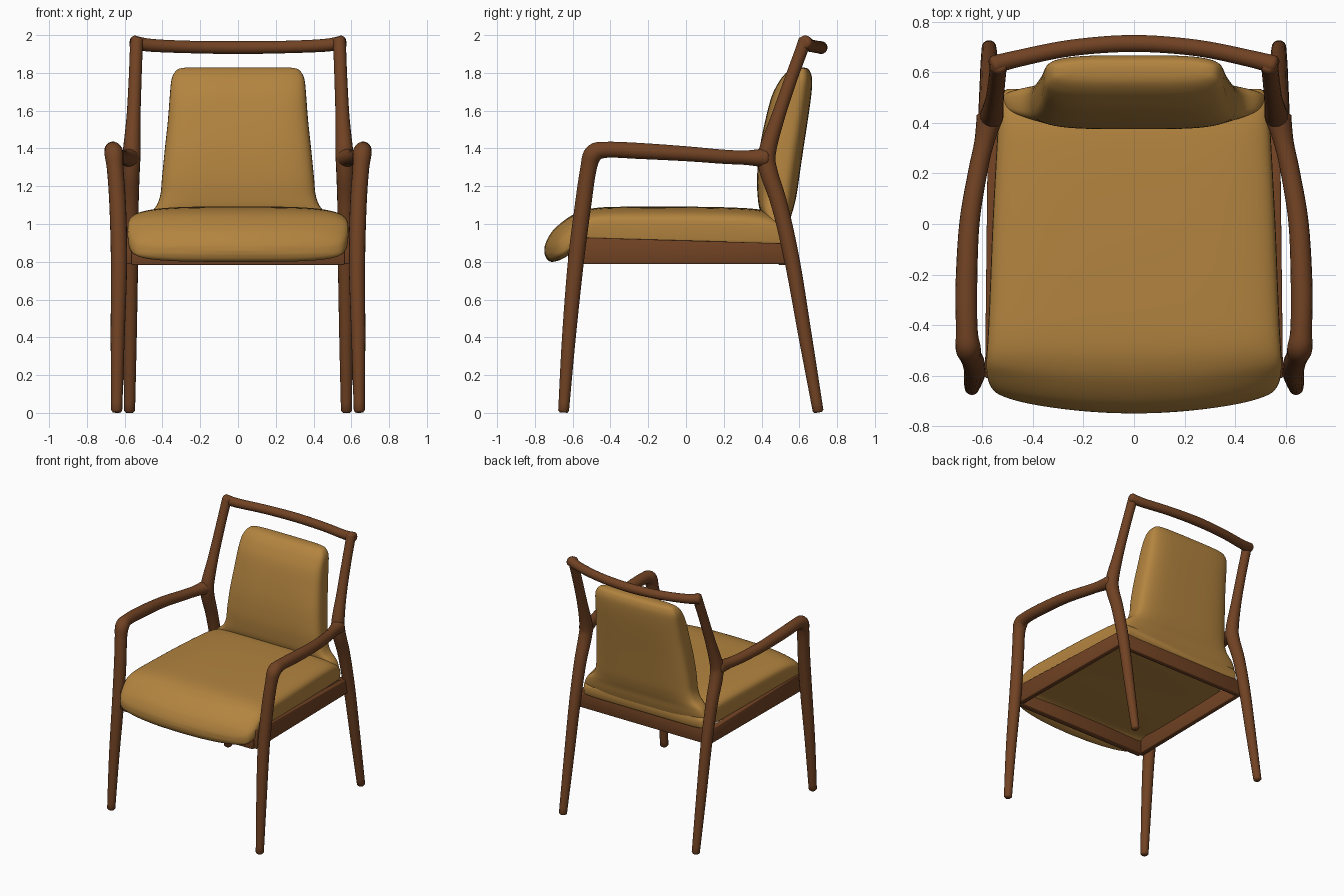
import bpy, bmesh, math
from mathutils import Vector

if "Cube" in bpy.data.objects:
    bpy.data.objects.remove(bpy.data.objects["Cube"])


def material(name, rgb):
    m = bpy.data.materials.new(name)
    m.diffuse_color = (*rgb, 1)
    m.use_nodes = True
    m.node_tree.nodes["Principled BSDF"].inputs["Base Color"].default_value = m.diffuse_color
    return m


WOOD = material("walnut wood", (0.165, 0.055, 0.017))
CLOTH = material("tan upholstery", (0.45, 0.23, 0.05))


def spline(rows, steps=6):
    """Catmull-Rom through rows of any length."""
    rows = [Vector(r) for r in rows]
    out = []
    for i in range(len(rows) - 1):
        p1, p2 = rows[i], rows[i + 1]
        p0, p3 = rows[max(i - 1, 0)], rows[min(i + 2, len(rows) - 1)]
        m1, m2 = (p2 - p0) / 2, (p3 - p1) / 2
        for k in range(steps):
            t = k / steps
            out.append(p1 * (2*t**3 - 3*t*t + 1) + m1 * (t**3 - 2*t*t + t)
                       + p2 * (3*t*t - 2*t**3) + m2 * (t**3 - t*t))
    out.append(rows[-1])
    return out


def loft(name, rings, mat, bevel=0):
    bm = bmesh.new()
    vr = [[bm.verts.new(p) for p in ring] for ring in rings]
    n = len(vr[0])
    for a, b in zip(vr, vr[1:]):
        for i in range(n):
            bm.faces.new((a[i], a[(i + 1) % n], b[(i + 1) % n], b[i]))
    bm.faces.new(vr[0])
    bm.faces.new(vr[-1])
    bmesh.ops.recalc_face_normals(bm, faces=bm.faces)
    if bevel:
        bmesh.ops.bevel(bm, geom=bm.edges[:], offset=bevel, segments=2,
                        profile=0.5, affect='EDGES')
    me = bpy.data.meshes.new(name)
    bm.to_mesh(me)
    bm.free()
    me.materials.append(mat)
    me.polygons.foreach_set("use_smooth", [True] * len(me.polygons))
    me.set_sharp_from_angle(angle=math.radians(55))
    ob = bpy.data.objects.new(name, me)
    bpy.context.collection.objects.link(ob)
    return ob


def sweep(name, path, ref, sides=18):
    """Round bar along (x, y, z, radius) points, with softened ends."""
    pts = [(Vector(p[:3]), p[3]) for p in spline(path)]
    t0 = (pts[0][0] - pts[1][0]).normalized()
    t1 = (pts[-1][0] - pts[-2][0]).normalized()
    (a, ra), (b, rb) = pts[0], pts[-1]
    pts = [(a + t0 * ra * .35, ra * .7)] + pts + [(b + t1 * rb * .35, rb * .7)]
    rings = []
    for i, (p, r) in enumerate(pts):
        t = (pts[min(i + 1, len(pts) - 1)][0] - pts[max(i - 1, 0)][0]).normalized()
        u = (ref - t * ref.dot(t)).normalized()
        v = t.cross(u)
        rings.append([p + r * (u * math.cos(w) + v * math.sin(w))
                      for w in (2 * math.pi * k / sides for k in range(sides))])
    return loft(name, rings, WOOD)


def superellipse(n, n_low=None, count=56):
    """Unit rounded rectangle; the lower half may be squarer."""
    for k in range(count):
        w = 2 * math.pi * k / count
        c, s = math.cos(w), math.sin(w)
        m = n_low if n_low and s < 0 else n
        yield (math.copysign(abs(c) ** (2 / m), c),
               math.copysign(abs(s) ** (2 / m), s))


X, Z = Vector((1, 0, 0)), Vector((0, 0, 1))

# front leg flowing into the armrest (x, y, z, radius)
ARM = [(.642, -.648, .012, .029), (.637, -.62, .4, .037), (.63, -.583, .8, .043),
       (.637, -.545, 1.1, .044), (.65, -.517, 1.29, .044), (.657, -.49, 1.372, .05),
       (.662, -.42, 1.393, .043), (.664, -.25, 1.387, .043), (.652, 0, 1.372, .04),
       (.62, .2, 1.356, .038), (.594, .32, 1.351, .039), (.572, .42, 1.35, .052)]
# back leg kinking into the back post
BACK = [(.574, .699, .012, .029), (.572, .632, .4, .036), (.57, .563, .8, .041),
        (.57, .495, 1.1, .044), (.568, .437, 1.28, .048), (.563, .43, 1.38, .047),
        (.553, .488, 1.57, .037), (.544, .56, 1.78, .034), (.539, .608, 1.91, .034),
        (.535, .63, 1.972, .035)]

for side, s in (("right", 1), ("left", -1)):
    mir = lambda path: [(s * p[0], *p[1:]) for p in path]
    sweep(f"front_leg_and_armrest_{side}", mir(ARM), X)
    sweep(f"back_leg_and_post_{side}", mir(BACK), X)
    # side seat rail
    loft(f"side_rail_{side}",
         [[(s * (x - .04), y, .787), (s * x, y, .787), (s * x, y, top), (s * (x - .04), y, top)]
          for x, y, top in ((.59, -.61, .93), (.577, .53, .897))], WOOD, .006)

# curved top rail
half = [(.555, .63, 1.962, .037), (.46, .655, 1.946, .034), (.25, .697, 1.937, .033)]
sweep("top_rail", [(-x, y, z, r) for x, y, z, r in half] + [(0, .715, 1.934, .034)] + half[::-1], Z)

# front and rear seat rails
for name, y0, y1, top in (("front_rail", -.625, -.575, .90), ("rear_rail", .49, .53, .90)):
    loft(name, [[(x, y0, .783), (x, y1, .783), (x, y1, top), (x, y0, top)]
                for x in (-.565, .565)], WOOD, .006)

# seat cushion: rows of y, bottom, top, half width, with a bowed waterfall front
SEAT = [(-.75, .857, .862, .1), (-.749, .848, .872, .28), (-.746, .833, .89, .44),
        (-.733, .81, .922, .53), (-.705, .80, .965, .565),
        (-.65, .825, 1.015, .582), (-.58, .885, 1.058, .585), (-.48, .89, 1.085, .58),
        (-.3, .886, 1.092, .572), (0, .882, 1.092, .56), (.25, .878, 1.087, .547),
        (.4, .876, 1.075, .538), (.48, .876, 1.045, .53), (.52, .88, 1.0, .52),
        (.535, .9, .97, .50)]
rings = []
for y, lo, hi, w in spline(SEAT, 4):
    bow = .07 * max(0, (-.4 - y) / .35)
    low = 3.6 + 6 * min(1, max(0, (y + .65) / .2))
    rings.append([(c * w, y + bow * (c * w / .58) ** 2, (lo + hi) / 2 + e * (hi - lo) / 2)
                  for c, e in superellipse(3.6, low)])
loft("seat_cushion", rings, CLOTH)

# back cushion: rows of z, front y, rear y, half width, flared onto the seat
CUSHION = [(.93, .43, .53, .525), (.985, .425, .545, .52), (1.035, .41, .555, .495),
           (1.085, .388, .57, .44), (1.15, .379, .585, .412), (1.25, .376, .60, .402),
           (1.4, .39, .622, .387), (1.55, .42, .645, .371), (1.68, .455, .663, .361),
           (1.76, .497, .668, .353), (1.80, .53, .66, .337), (1.822, .56, .645, .312),
           (1.829, .585, .62, .265)]
loft("back_cushion",
     [[(c * w, (f + b) / 2 + e * (b - f) / 2, z) for c, e in superellipse(3.8)]
      for z, f, b, w in spline(CUSHION, 4)], CLOTH)
